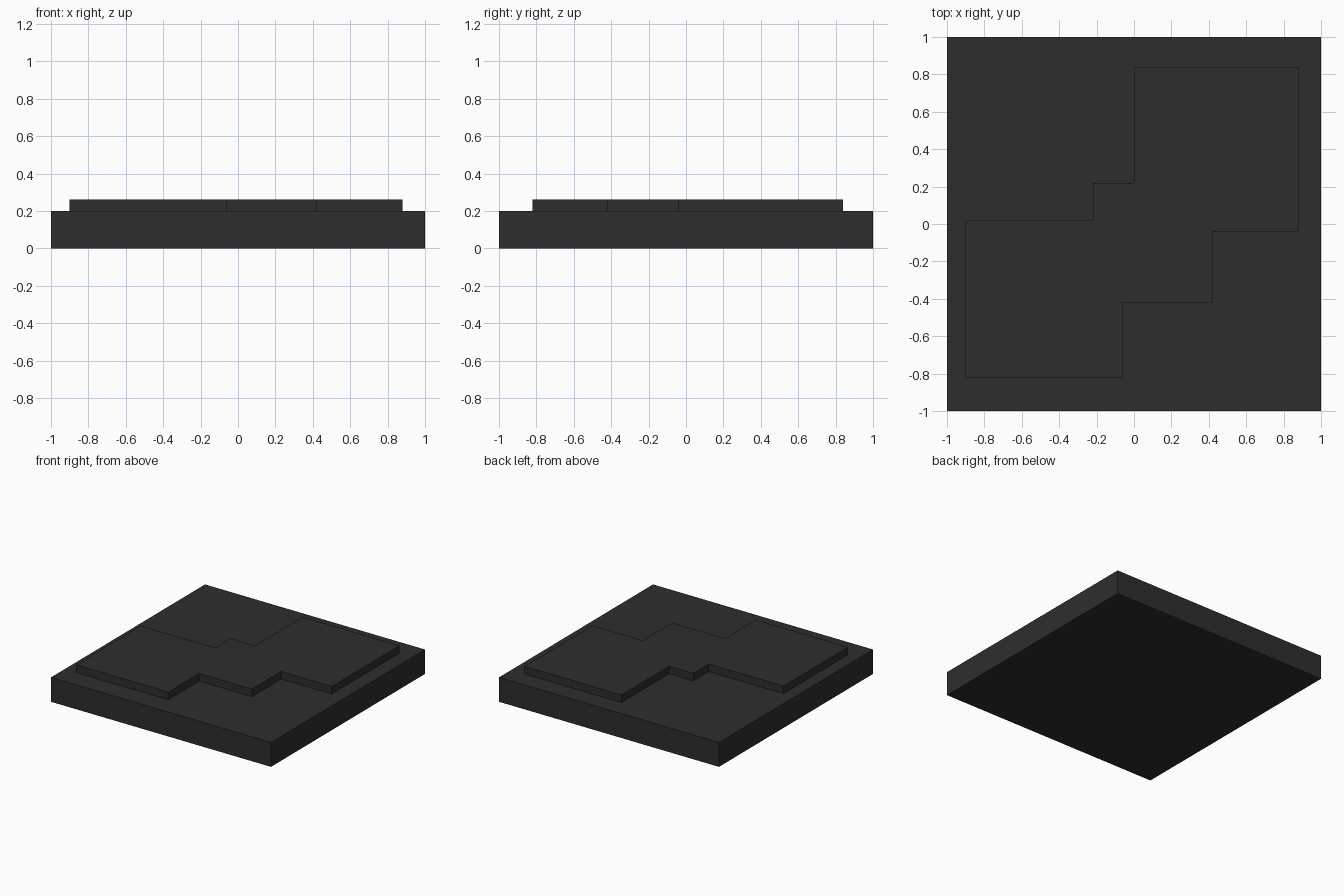
import bpy, bmesh

if "Cube" in bpy.data.objects:
    bpy.data.objects.remove(bpy.data.objects["Cube"])

mat = bpy.data.materials.new("charcoal")
mat.diffuse_color = (0.027, 0.027, 0.027, 1)
mat.use_nodes = True
mat.node_tree.nodes["Principled BSDF"].inputs["Base Color"].default_value = mat.diffuse_color


def slab(name, outline, z0, z1):
    """Extrude a flat outline from z0 up to z1."""
    bm = bmesh.new()
    face = bm.faces.new([bm.verts.new((x, y, z0)) for x, y in outline])
    ext = bmesh.ops.extrude_face_region(bm, geom=[face], use_keep_orig=True)
    top = [v for v in ext["geom"] if isinstance(v, bmesh.types.BMVert)]
    bmesh.ops.translate(bm, verts=top, vec=(0, 0, z1 - z0))
    bmesh.ops.recalc_face_normals(bm, faces=bm.faces)
    mesh = bpy.data.meshes.new(name)
    bm.to_mesh(mesh)
    bm.free()
    mesh.materials.append(mat)
    obj = bpy.data.objects.new(name, mesh)
    bpy.context.collection.objects.link(obj)
    return obj


# Square base
slab("base", [(-1, -1), (1, -1), (1, 1), (-1, 1)], 0, 0.2)

# Raised plate: three overlapping rectangles stepping along the diagonal
slab("stepped_plate", [
    (-0.9, -0.82), (-0.06, -0.82), (-0.06, -0.42), (0.42, -0.42),
    (0.42, -0.04), (0.88, -0.04), (0.88, 0.84), (0, 0.84),
    (0, 0.22), (-0.22, 0.22), (-0.22, 0.02), (-0.9, 0.02),
], 0.2, 0.262)
